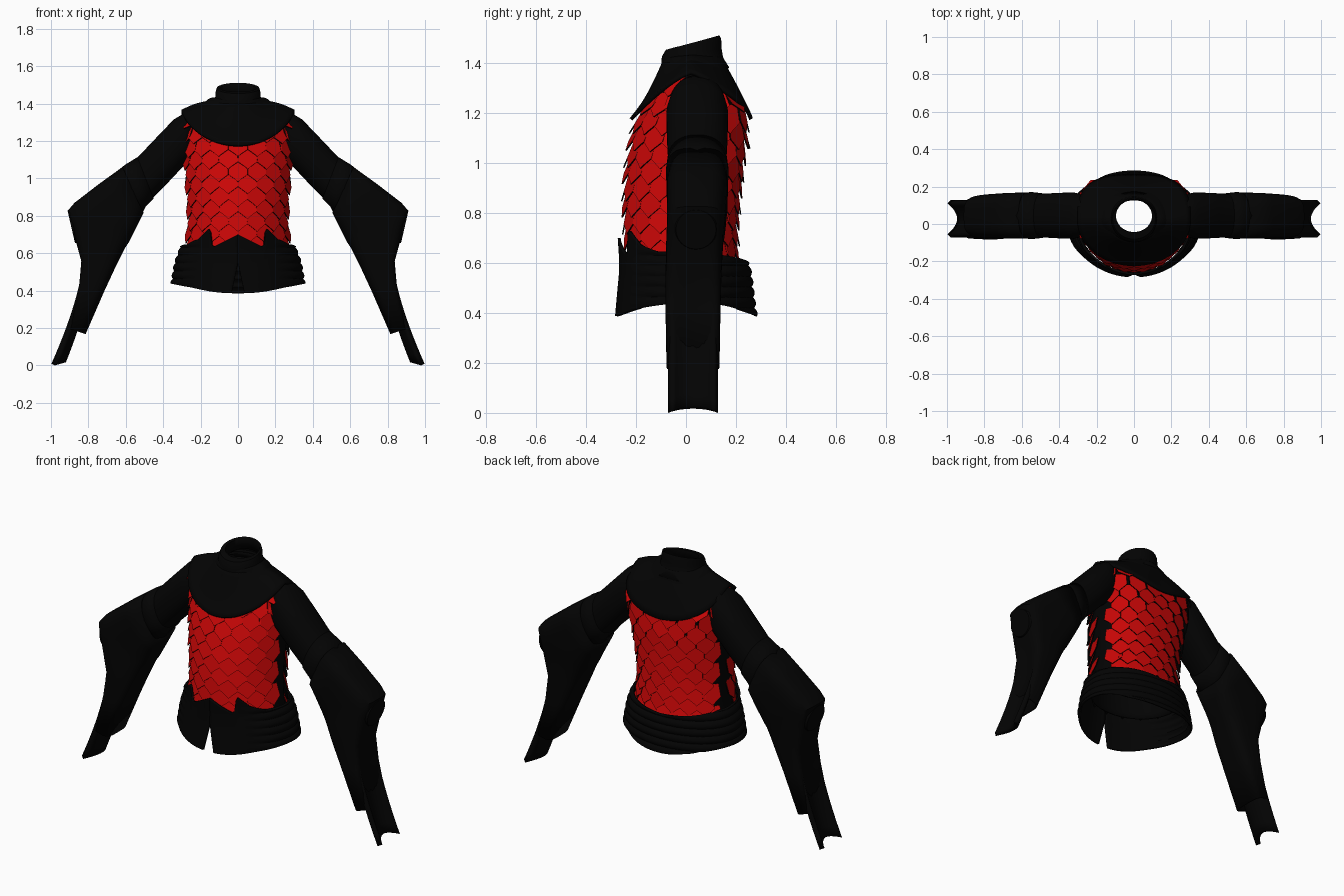
import bpy, bmesh, math
from mathutils import Vector

if "Cube" in bpy.data.objects:
    bpy.data.objects.remove(bpy.data.objects["Cube"])


def material(name, rgb):
    m = bpy.data.materials.new(name)
    m.use_nodes = True
    m.diffuse_color = (*rgb, 1)
    m.node_tree.nodes["Principled BSDF"].inputs["Base Color"].default_value = (*rgb, 1)
    return m


BLACK = material("black leather", (0.001, 0.001, 0.001))
RED = material("red scale", (0.58, 0.002, 0.002))
CY = 0.02


def table(rows, t):
    """Linear interpolation of a table keyed on its first column."""
    if t <= rows[0][0]:
        return rows[0][1:]
    for p, q in zip(rows, rows[1:]):
        if t <= q[0]:
            f = (t - p[0]) / (q[0] - p[0])
            return [a + (b - a) * f for a, b in zip(p[1:], q[1:])]
    return rows[-1][1:]


def oval(th, a, front, back, z, cy=CY, square=0.0):
    """Oval point; angle 0 is the front, square pushes out the back corners."""
    c = math.cos(th)
    k = 1 if c > 0 else 1 + square * math.sin(2 * th) ** 2
    return Vector((k * a * math.sin(th), cy - k * c * (front if c > 0 else back), z))


def finish(name, bm, mats, thick=0.0, angle=40):
    bmesh.ops.recalc_face_normals(bm, faces=bm.faces)
    me = bpy.data.meshes.new(name)
    bm.to_mesh(me)
    bm.free()
    for m in mats:
        me.materials.append(m)
    ob = bpy.data.objects.new(name, me)
    bpy.context.collection.objects.link(ob)
    if thick:
        mod = ob.modifiers.new("thickness", "SOLIDIFY")
        mod.thickness = thick
        mod.offset = 0
    if angle:
        bpy.ops.object.select_all(action="DESELECT")
        ob.select_set(True)
        bpy.context.view_layer.objects.active = ob
        bpy.ops.object.shade_smooth_by_angle(angle=math.radians(angle))
    return ob


def loft(name, rings, thick=0.01, closed=True, angle=40):
    bm = bmesh.new()
    vs = [[bm.verts.new(p) for p in r] for r in rings]
    n = len(vs[0])
    for r, s in zip(vs, vs[1:]):
        for i in range(n if closed else n - 1):
            j = (i + 1) % n
            bm.faces.new((r[i], r[j], s[j], s[i]))
    return finish(name, bm, [BLACK], thick, angle)


def angles(n):
    return [math.tau * i / n for i in range(n)]


# Torso shell: height, half width, front depth, back depth, back squareness
BODY = [(0.56, 0.275, 0.238, 0.175, 0), (0.65, 0.262, 0.24, 0.165, 0), (0.8, 0.252, 0.25, 0.17, 0.02),
        (0.95, 0.26, 0.245, 0.185, 0.06), (1.1, 0.27, 0.222, 0.205, 0.11),
        (1.22, 0.274, 0.185, 0.2, 0.19), (1.3, 0.266, 0.135, 0.155, 0.22),
        (1.38, 0.15, 0.085, 0.11, 0)]


def body(th, z):
    a, front, back, square = table(BODY, z)
    return oval(th, a, front, back, z, CY, square)


loft("torso", [[body(t, 0.58 + 0.04 * k) for t in angles(48)] for k in range(21)])


# Overlapping scales, red with a dark rim, stopping under the cape edge
SHIELD = [(-0.048, 0.05), (-0.052, -0.022), (-0.018, -0.048), (0, -0.064),
          (0.018, -0.048), (0.052, -0.022), (0.048, 0.05)]
CAPE_EDGE, CAPE_DROP = 1.36, 0.185


def cape_fall(th, drop):
    return drop * abs(math.cos(th)) ** 1.35


def scales(name, centre, limit, low):
    bm = bmesh.new()
    step = math.radians(21)
    for r in range(11):
        z = low + 0.065 * r
        for k in range(-4, 5):
            th = centre + (k + 0.5 * (r % 2)) * step
            if (abs(th - centre) > math.radians(limit)
                    or z > CAPE_EDGE - cape_fall(th, CAPE_DROP) + 0.03):
                continue
            p = body(th, z)
            u = (body(th + 0.02, z) - body(th - 0.02, z)).normalized()
            v = (body(th, z + 0.02) - body(th, z - 0.02)).normalized()
            n = u.cross(v).normalized()
            pts = [p + u * x + v * y + n * (0.016 - 0.25 * y) for x, y in SHIELD]
            top = bm.faces.new([bm.verts.new(q) for q in pts])
            under = [bm.verts.new(q - n * 0.006) for q in pts]
            tv = list(top.verts)
            for i in range(len(tv)):
                j = (i + 1) % len(tv)
                bm.faces.new((tv[j], tv[i], under[i], under[j]))
            bm.faces.new(under[::-1])
            bmesh.ops.inset_individual(bm, faces=[top], thickness=0.003)
            top.material_index = 1
    finish(name, bm, [BLACK, RED], angle=0)


scales("front_scales", 0, 75, 0.65)
scales("back_scales", math.pi, 64, 0.60)

# Waist wrap: pointed top edge, rolled ridges at sides and back, slit in front
WRAP = [(0.38, 0.352, 0.3, 0.252), (0.44, 0.345, 0.294, 0.243), (0.55, 0.326, 0.283, 0.23),
        (0.62, 0.3, 0.282, 0.215), (0.74, 0.288, 0.29, 0.2)]
TOP_EDGE = [(0, 0.70), (27, 0.63), (31, 0.735), (45, 0.675), (62, 0.645),
            (110, 0.635), (180, 0.6)]


def wrap_point(f, t):
    d = 180 - abs(360 * f - 180)
    c = math.cos(math.radians(d))
    hem = 0.437 - 0.05 * abs(c) ** 3
    z = hem + (table(TOP_EDGE, d)[0] - hem) * t
    slit = max(0.0005, 0.6 * (0.55 - z))
    th = slit + (math.tau - 2 * slit) * f
    bulge = 0.011 * abs(math.sin(math.pi * z / 0.042)) * min(1, max(0, (d - 35) / 25))
    a, front, back = table(WRAP, z)
    return oval(th, a + bulge, front + bulge * 0.6, back + bulge, z)


loft("waist_wrap", [[wrap_point(i / 144, k / 40) for i in range(145)] for k in range(41)],
     0.012, closed=False, angle=50)


# Shoulder cape in two tiers, hollowed towards the front
def cape(name, inner, outer, drop):
    rings = []
    for k in range(9):
        f = k / 8
        ring = []
        for t in angles(64):
            q = oval(t, *outer, square=0.12)
            q.z -= cape_fall(t, drop)
            m = oval(t, *inner).lerp(q, f)
            m.z += (0.012 - 0.035 * max(0, math.cos(t))) * math.sin(math.pi * f)
            ring.append(m)
        rings.append(ring)
    loft(name, rings, 0.014)


cape("shoulder_cape", (0.12, 0.105, 0.12, 1.41), (0.3, 0.24, 0.24, CAPE_EDGE), CAPE_DROP)
cape("upper_cape", (0.115, 0.105, 0.12, 1.425), (0.18, 0.15, 0.17, 1.395), 0.105)


# Standing collar with a sloped, rolled rim
def collar_ring(a, depth, zf, zb, cy):
    return [oval(t, a, depth, depth, zb + (zf - zb) * (1 + math.cos(t)) / 2, cy)
            for t in angles(48)]


loft("collar", [collar_ring(*r) for r in (
    (0.17, 0.14, 1.33, 1.38, 0.03), (0.13, 0.12, 1.37, 1.42, 0.025),
    (0.118, 0.116, 1.40, 1.46, 0.022), (0.116, 0.115, 1.425, 1.495, 0.022),
    (0.112, 0.106, 1.45, 1.507, 0.028), (0.1, 0.09, 1.46, 1.5, 0.043),
    (0.1, 0.09, 1.4, 1.44, 0.043))], 0.008)


# Sleeves: each section is outer x, z, inner x, z, depth centre and half depth
def sleeve_part(name, side, sections, power, hollow=0.0):
    rings = []
    for k, (ox, oz, ix, iz, cy, h) in enumerate(sections):
        o, i = Vector((side * ox, cy, oz)), Vector((side * ix, cy, iz))
        dent = hollow * max(0, 2 * k / (len(sections) - 1) - 1)
        ring = []
        for t in angles(40):
            c, s = math.cos(t), math.sin(t)
            c = math.copysign(abs(c) ** power, c)
            s = math.copysign(abs(s) ** power, s)
            p = (o + i) / 2 + (o - i) / 2 * c + Vector((0, h * s, 0))
            if c > 0:
                p -= (o - i).normalized() * dent * (1 - s * s)
            ring.append(p)
        rings.append(ring)
    loft(name, rings, 0.012, angle=35)


UPPER = [(0.25, 1.345, 0.26, 1.1, 0.045, 0.098), (0.29, 1.34, 0.275, 1.085, 0.045, 0.108),
         (0.34, 1.31, 0.305, 1.06, 0.045, 0.118), (0.45, 1.195, 0.38, 0.98, 0.045, 0.115),
         (0.54, 1.1, 0.46, 0.9, 0.045, 0.11), (0.62, 1.03, 0.51, 0.84, 0.045, 0.105)]
BANDS = [(0.535, 1.108, 0.455, 0.895, 0.045, 0.114), (0.6, 1.068, 0.5, 0.85, 0.045, 0.12),
         (0.66, 1.02, 0.525, 0.8, 0.045, 0.112)]
GUARD = [(0.615, 1.055, 0.51, 0.82, 0.045, 0.117), (0.74, 0.965, 0.545, 0.75, 0.045, 0.116),
         (0.87, 0.865, 0.575, 0.69, 0.042, 0.112), (0.905, 0.825, 0.59, 0.66, 0.04, 0.11),
         (0.89, 0.75, 0.61, 0.63, 0.035, 0.108), (0.85, 0.56, 0.655, 0.54, 0.03, 0.106),
         (0.868, 0.42, 0.72, 0.4, 0.028, 0.104), (0.915, 0.2, 0.82, 0.17, 0.028, 0.1)]

for side, tag in ((1, "left"), (-1, "right")):
    sleeve_part(tag + "_upper_sleeve", side, UPPER, 0.85)
    sleeve_part(tag + "_elbow_band", side, BANDS, 0.85)
    sleeve_part(tag + "_forearm_guard", side, GUARD, 0.55, hollow=0.05)

    # Hollowed cuff plate continuing the guard past the wrist
    rings = []
    for k in range(11):
        f = k / 10
        ring = []
        for j in range(13):
            w = j / 6 - 1
            dip = 1 - w * w
            x = 0.822 + 0.166 * f ** 1.4 - dip * (0.025 + 0.03 * f)
            z = 0.52 * (1 - f) + 0.018 * f * dip + 0.004
            ring.append(Vector((side * x, 0.028 + 0.092 * w, z)))
        rings.append(ring)
    loft(tag + "_cuff_plate", rings, 0.028, closed=False)

    # Round elbow plate on the outer face
    bm = bmesh.new()
    bmesh.ops.create_cone(bm, cap_ends=True, segments=32, radius1=0.085, radius2=0.08, depth=0.012)
    disc = finish(tag + "_elbow_plate", bm, [BLACK])
    disc.rotation_euler = (0, side * math.radians(103), 0)
    disc.location = (side * 0.884, 0.04, 0.735)
